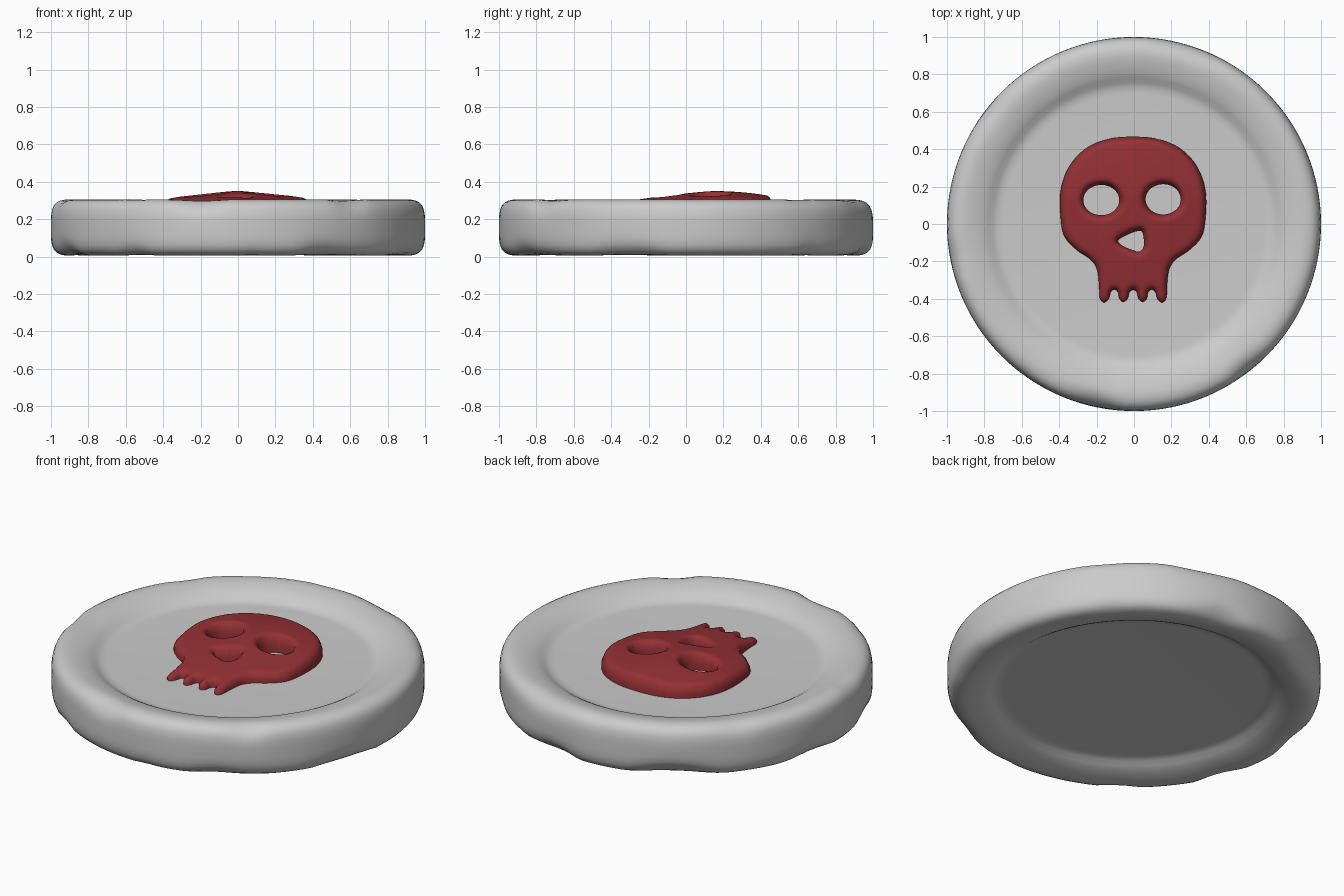
import bpy, bmesh
from math import sin, cos, pi, sqrt, ceil
from mathutils import Vector, noise
from mathutils.geometry import delaunay_2d_cdt

if "Cube" in bpy.data.objects:
    bpy.data.objects.remove(bpy.data.objects["Cube"])

MID, FLOOR = 0.155, 0.24


def finish(bm, name, angle):
    bmesh.ops.recalc_face_normals(bm, faces=bm.faces)
    me = bpy.data.meshes.new(name)
    bm.to_mesh(me)
    bm.free()
    ob = bpy.data.objects.new(name, me)
    bpy.context.collection.objects.link(ob)
    bpy.ops.object.select_all(action='DESELECT')
    ob.select_set(True)
    bpy.context.view_layer.objects.active = ob
    bpy.ops.object.shade_smooth_by_angle(angle=angle)
    return ob


# Worn stone disc: mirrored half profile (radius, height above middle, wear)
half = [(0.70, 0.085, 0), (0.73, 0.087, 0), (0.755, 0.097, 0), (0.78, 0.113, 0),
        (0.805, 0.126, .1), (0.84, 0.137, .15), (0.87, 0.144, .2), (0.90, 0.149, .25),
        (0.925, 0.149, .4), (0.95, 0.144, .6), (0.97, 0.134, .8), (0.985, 0.117, .8),
        (0.994, 0.095, .6), (0.999, 0.065, .3), (1.0, 0.03, .1)]
profile = half + [(r, -z, w) for r, z, w in reversed(half)]
SEG = 128
bm = bmesh.new()
rings = []
for r, z, wear in profile:
    ring = []
    for i in range(SEG):
        a = 2 * pi * i / SEG
        side = 3.7 if z > 0 else 9.2
        n = noise.noise(Vector((cos(a) * 2.9, sin(a) * 2.9, side)))
        chip = max(0.0, n - 0.05) * 0.042 * wear
        rr = r - chip * 0.6
        zz = z - chip * (1 if z > 0 else -1)
        ring.append(bm.verts.new((rr * cos(a), rr * sin(a), MID + zz)))
    rings.append(ring)
for a, b in zip(rings, rings[1:]):
    for i in range(SEG):
        j = (i + 1) % SEG
        bm.faces.new((a[i], a[j], b[j], b[i]))
bm.faces.new(rings[0])
bm.faces.new(rings[-1])
finish(bm, "stone_disc", 0.7)


# Skull emblem outlines
def smooth_loop(pts, step=0.014):
    """Closed Catmull-Rom curve, sampled evenly."""
    out, n = [], len(pts)
    for i in range(n):
        p0, p1, p2, p3 = (Vector(pts[(i + k) % n]) for k in (-1, 0, 1, 2))
        count = max(2, ceil((p2 - p1).length / step))
        for k in range(count):
            t = k / count
            out.append(0.5 * (2 * p1 + (p2 - p0) * t + (2 * p0 - 5 * p1 + 4 * p2 - p3) * t * t
                              + (3 * p1 - p0 - 3 * p2 + p3) * t ** 3))
    return out


def oval(cx, cy, rx, ry):
    return [Vector((cx + rx * cos(2 * pi * i / 40), cy + ry * sin(2 * pi * i / 40)))
            for i in range(40)]


right = [(0.13, .455), (.25, .405), (.34, .31), (.387, .18), (.387, .03), (.365, -.07),
         (.30, -.14), (.23, -.188), (.194, -.24), (.182, -.32), (.178, -.395), (.155, -.42),
         (.13, -.40), (.12, -.365), (.10, -.35), (.08, -.365), (.074, -.398), (.052, -.417),
         (.028, -.398), (.02, -.365)]
outline = [(0, .467)] + right + [(0, -.352)] + [(-x, y) for x, y in reversed(right)]
nose = [(-.085, -.09), (-.05, -.065), (0, -.043), (.038, -.038), (.05, -.065), (.052, -.12),
        (.03, -.148), (-.01, -.138), (-.06, -.117)]
loops = [smooth_loop([(x - .005, y) for x, y in outline]), oval(-.175, .128, .096, .081),
         oval(.156, .132, .094, .081), smooth_loop(nose)]
segs = [(lp[i], lp[(i + 1) % len(lp)]) for lp in loops for i in range(len(lp))]


def inside(p):
    hit = False
    for a, b in segs:
        if (a.y > p.y) != (b.y > p.y):
            if p.x < a.x + (p.y - a.y) * (b.x - a.x) / (b.y - a.y):
                hit = not hit
    return hit


def edge_dist(p):
    best = 9.0
    for a, b in segs:
        d = b - a
        t = max(0, min(1, (p - a).dot(d) / max(d.length_squared, 1e-9)))
        best = min(best, (a + d * t - p).length_squared)
    return sqrt(best)


def height(p):
    """Domed top with a rounded edge."""
    dy = p.y - 0.15
    top = 0.35 - 0.038 * (abs(p.x) / 0.36) ** 1.6
    top -= 0.026 * (dy / 0.3) ** 2 if dy > 0 else 0.07 * (-dy / 0.57) ** 1.3
    t = min(1, edge_dist(p) / 0.04)
    return top - (top - FLOOR) * 0.6 * (1 - sqrt(1 - (1 - t) ** 2))


# Fill the outline with a fine grid, then dome it and drop the sides
pts, edges = [], []
for lp in loops:
    s, n = len(pts), len(lp)
    pts += lp
    edges += [(s + i, s + (i + 1) % n) for i in range(n)]
STEP = 0.014
for i in range(-30, 31):
    for j in range(-32, 36):
        p = Vector((i * STEP + (j % 2) * STEP / 2, j * STEP))
        if inside(p) and edge_dist(p) > 0.006:
            pts.append(p)
v2, _, tris, _, _, _ = delaunay_2d_cdt(pts, edges, [], 0, 1e-5)
bm = bmesh.new()
verts = [bm.verts.new((p.x, p.y, height(p))) for p in v2]
for t in tris:
    if inside(sum((v2[i] for i in t), Vector((0, 0))) / 3):
        bm.faces.new([verts[i] for i in t])
bmesh.ops.delete(bm, geom=[v for v in bm.verts if not v.link_faces], context='VERTS')
rim = [e for e in bm.edges if e.is_boundary]
skirt = bmesh.ops.extrude_edge_only(bm, edges=rim)["geom"]
for v in skirt:
    if isinstance(v, bmesh.types.BMVert):
        v.co.z = FLOOR - 0.005
skull = finish(bm, "skull_emblem", 1.4)
red = bpy.data.materials.new("dark_red")
red.diffuse_color = (0.30, 0.03, 0.035, 1)
red.use_nodes = True
red.node_tree.nodes["Principled BSDF"].inputs["Base Color"].default_value = red.diffuse_color
skull.data.materials.append(red)
